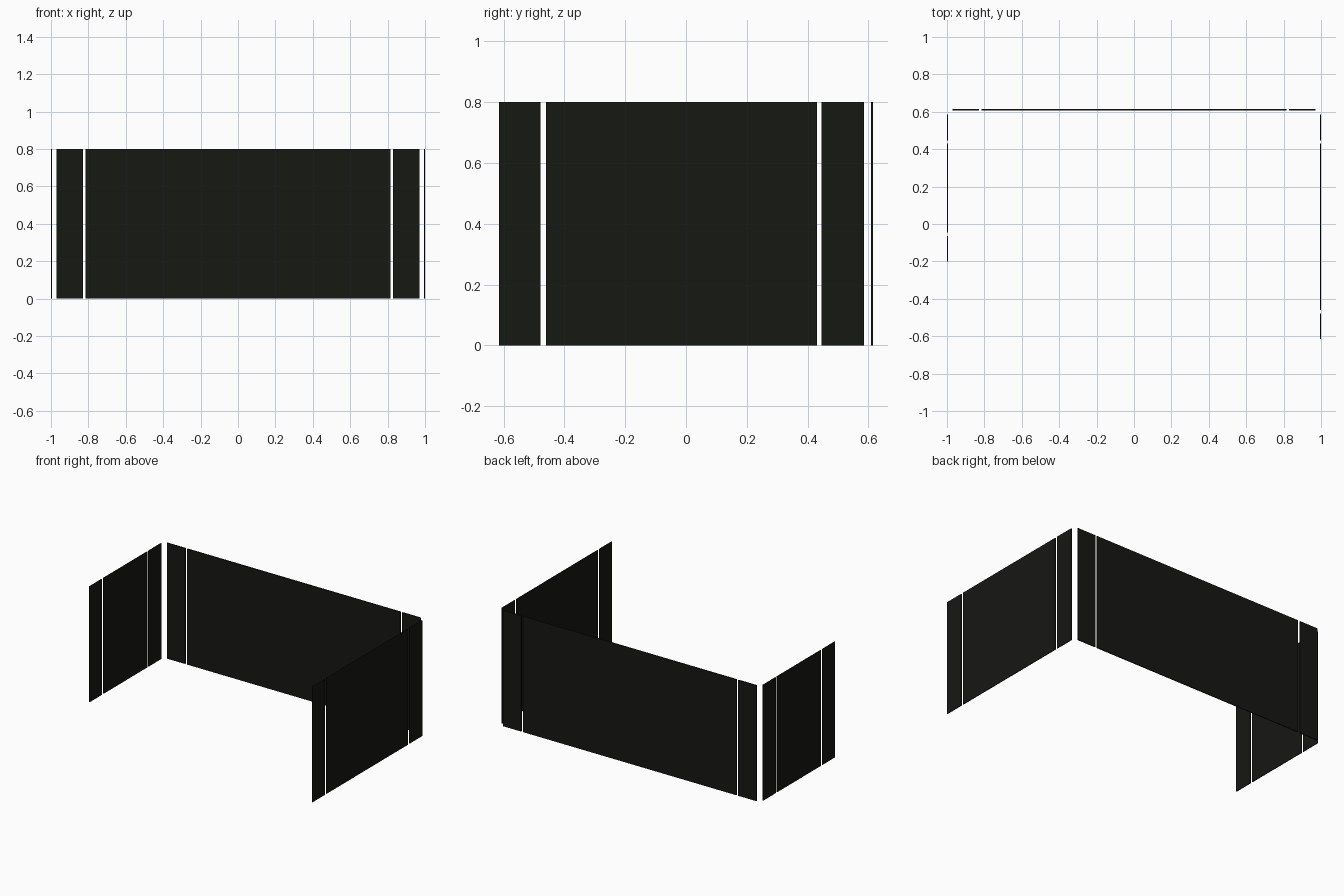
import bpy

if "Cube" in bpy.data.objects:
    bpy.data.objects.remove(bpy.data.objects["Cube"])

HEIGHT = 0.8
BACK_T, SIDE_T = 0.007, 0.005

# dark tinted panel material
dark = bpy.data.materials.new("dark_panel")
dark.diffuse_color = (0.008, 0.009, 0.007, 1)
dark.use_nodes = True
dark.node_tree.nodes["Principled BSDF"].inputs["Base Color"].default_value = dark.diffuse_color


def panel(name, x0, x1, y0, y1):
    bpy.ops.mesh.primitive_cube_add(
        size=1, location=((x0 + x1) / 2, (y0 + y1) / 2, HEIGHT / 2))
    ob = bpy.context.object
    ob.name = name
    ob.scale = (x1 - x0, y1 - y0, HEIGHT)
    bpy.ops.object.transform_apply(location=False, rotation=False, scale=True)
    ob.data.materials.append(dark)


# back wall: wide centre panel with a narrow one at each end
for part, a, b in (("left", -0.97, -0.83), ("centre", -0.815, 0.815), ("right", 0.83, 0.97)):
    panel(f"back_panel_{part}", a, b, 0.615 - BACK_T, 0.615)

# side walls: the right one runs full depth, the left one is shorter
for side, sx, front in (("right", 1, -0.615), ("left", -1, -0.2)):
    x0, x1 = sorted((sx * 1.0, sx * (1.0 - SIDE_T)))
    panel(f"{side}_panel_front", x0, x1, front, front + 0.137)
    panel(f"{side}_panel_middle", x0, x1, front + 0.154, 0.43)
    panel(f"{side}_panel_rear", x0, x1, 0.446, 0.585)
